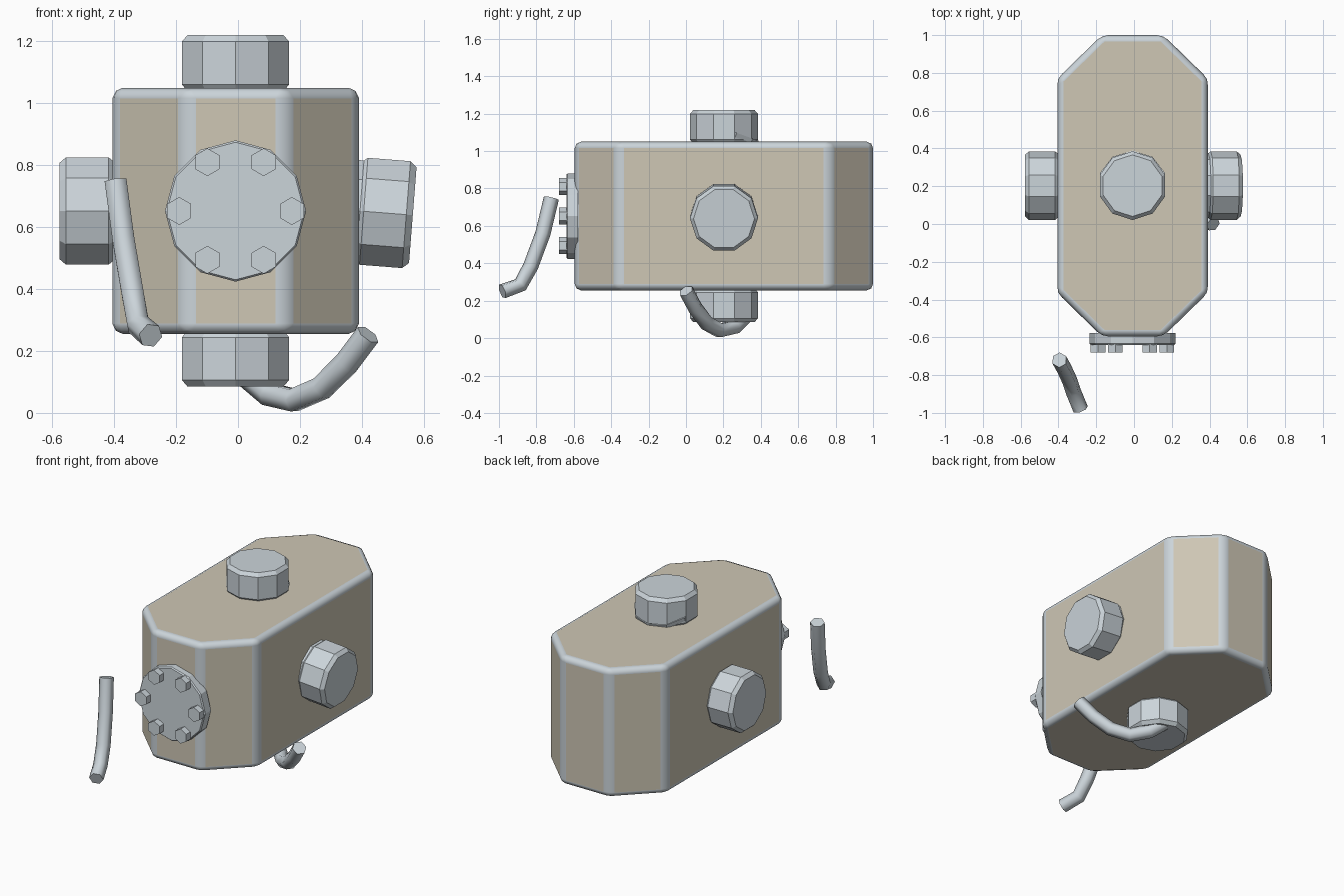
import bpy, bmesh, math
from mathutils import Matrix

if "Cube" in bpy.data.objects:
    bpy.data.objects.remove(bpy.data.objects["Cube"])


def material(name, rgb):
    m = bpy.data.materials.new(name)
    m.diffuse_color = (*rgb, 1)
    m.use_nodes = True
    m.node_tree.nodes["Principled BSDF"].inputs["Base Color"].default_value = m.diffuse_color
    return m


TAN = material("warm_tan", (0.62, 0.57, 0.46))
STEEL = material("blue_grey_steel", (0.60, 0.66, 0.70))
CX, CY, CZ = -0.008, 0.203, 0.652     # centre of the fittings


def make(name, bm, mats):
    bmesh.ops.recalc_face_normals(bm, faces=bm.faces)
    me = bpy.data.meshes.new(name)
    bm.to_mesh(me)
    bm.free()
    for m in mats:
        me.materials.append(m)
    ob = bpy.data.objects.new(name, me)
    bpy.context.collection.objects.link(ob)
    return ob


def stack(name, sides, rings, loc, rot=(0, 0, 0)):
    """Faceted solid from (radius, height) rings, one corner pointing along local y."""
    bm = bmesh.new()
    loops = []
    for r, z in rings:
        angles = [math.pi / 2 + i * math.tau / sides for i in range(sides)]
        loops.append([bm.verts.new((r * math.cos(a), r * math.sin(a), z)) for a in angles])
    for a, b in zip(loops, loops[1:]):
        for i in range(sides):
            j = (i + 1) % sides
            bm.faces.new((a[i], a[j], b[j], b[i]))
    bm.faces.new(loops[0][::-1])
    bm.faces.new(loops[-1])
    ob = make(name, bm, [STEEL])
    ob.location = loc
    ob.rotation_euler = rot
    return ob


# Body: stretched octagon block with worn steel edges
bm = bmesh.new()
outline = [(-0.17, -0.595), (0.155, -0.595), (0.391, -0.365), (0.391, 0.77),
           (0.155, 1.0), (-0.17, 1.0), (-0.406, 0.77), (-0.406, -0.365)]
base = bm.faces.new([bm.verts.new((x, y, 0.255)) for x, y in outline])
top = bmesh.ops.extrude_face_region(bm, geom=[base])
bmesh.ops.translate(bm, vec=(0, 0, 0.795),
                    verts=[v for v in top["geom"] if isinstance(v, bmesh.types.BMVert)])
body = make("body", bm, [TAN, STEEL])
bev = body.modifiers.new("worn_edges", "BEVEL")
bev.width = 0.034
bev.segments = 2
bev.limit_method = 'ANGLE'
bev.angle_limit = math.radians(30)
bev.material = 1
bev.harden_normals = True
body.data.polygons.foreach_set("use_smooth", [True] * len(body.data.polygons))

# Four ten-sided caps
cap = [(0.172, -0.02), (0.172, 0.0), (0.182, 0.012), (0.182, 0.15), (0.163, 0.171)]
q = math.pi / 2
stack("top_cap", 10, cap, (CX, CY, 1.049))
stack("bottom_cap", 10, cap, (CX, CY, 0.256), (math.pi, 0, 0))
stack("left_cap", 10, cap, (-0.406, CY, CZ), (0, -q, 0))
stack("right_cap", 10, [(r, z) for r, z in cap], (0.394, CY, CZ), (0, q + math.radians(4.5), 0))

# Loose washer sitting crooked under the top cap
stack("loose_washer", 10, [(0.18, -0.012), (0.18, 0.012)],
      (CX, 0.215, 1.105), (math.radians(-20), 0, 0))

# Front flange and its ring of hex bolts
stack("flange", 12, [(0.228, 0), (0.228, 0.055), (0.222, 0.062)], (CX, -0.578, CZ), (q, 0, 0))
for i in range(6):
    a = i * math.tau / 6
    stack("flange_bolt", 6, [(0.045, 0), (0.045, 0.05)],
          (CX + 0.182 * math.cos(a), -0.63, CZ + 0.182 * math.sin(a)), (q, 0, 0))


def rod(name, points, radius):
    """Six-sided bent bar through the points."""
    cu = bpy.data.curves.new(name, 'CURVE')
    cu.dimensions = '3D'
    cu.bevel_depth = radius
    cu.bevel_resolution = 1
    cu.use_fill_caps = True
    sp = cu.splines.new('POLY')
    sp.points.add(len(points) - 1)
    for p, co in zip(sp.points, points):
        p.co = (*co, 1)
    cu.materials.append(STEEL)
    ob = bpy.data.objects.new(name, cu)
    bpy.context.collection.objects.link(ob)
    bpy.ops.object.select_all(action='DESELECT')
    ob.select_set(True)
    bpy.context.view_layer.objects.active = ob
    bpy.ops.object.convert(target='MESH')


# Bent bars: one hanging in front, one curling below
rod("front_bar", [(-0.395, -0.72, 0.748), (-0.370, -0.765, 0.56), (-0.340, -0.83, 0.385),
                  (-0.322, -0.885, 0.285), (-0.282, -0.982, 0.25)], 0.041)
rod("lower_bar", [(0.42, 0.0, 0.253), (0.35, 0.05, 0.16), (0.27, 0.11, 0.08),
                  (0.18, 0.18, 0.041), (0.10, 0.26, 0.06), (0.03, 0.32, 0.12)], 0.041)
